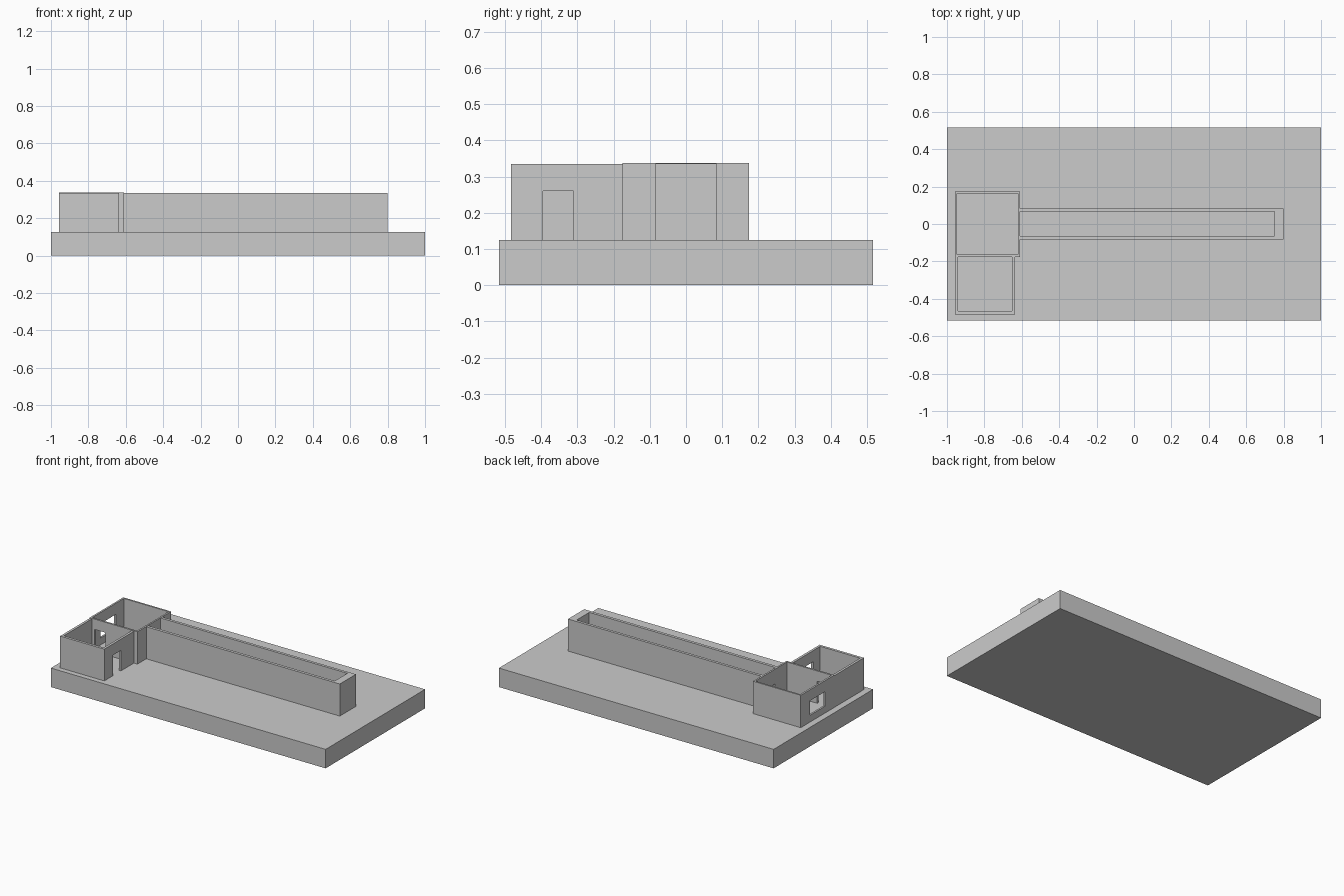
import bpy
import bmesh
from mathutils import Vector

if "Cube" in bpy.data.objects:
    bpy.data.objects.remove(bpy.data.objects["Cube"])


def box(name, lo, hi):
    """Axis-aligned box from its two opposite corners."""
    lo, hi = Vector(lo), Vector(hi)
    bm = bmesh.new()
    bmesh.ops.create_cube(bm, size=1)
    bmesh.ops.scale(bm, vec=hi - lo, verts=bm.verts)
    bmesh.ops.translate(bm, vec=(lo + hi) / 2, verts=bm.verts)
    mesh = bpy.data.meshes.new(name)
    bm.to_mesh(mesh)
    bm.free()
    obj = bpy.data.objects.new(name, mesh)
    bpy.context.collection.objects.link(obj)
    return obj


def carve(obj, cuts):
    """Subtract boxes (lo, hi) from obj."""
    for i, (lo, hi) in enumerate(cuts):
        cutter = box(f"{obj.name}_cutter_{i}", lo, hi)
        cutter.hide_render = True
        cutter.display_type = 'WIRE'
        cutter.hide_set(True)
        mod = obj.modifiers.new("opening", 'BOOLEAN')
        mod.operation = 'DIFFERENCE'
        mod.solver = 'EXACT'
        mod.object = cutter


FLOOR = 0.125
BELOW, ABOVE = FLOOR - 0.05, 0.45

# Base slab
box("base_slab", (-1, -0.517, 0), (1, 0.517, FLOOR))

# Back room: open top, window to the left, doors to front room and corridor
back_room = box("back_room", (-0.957, -0.176, FLOOR), (-0.609, 0.174, 0.338))
carve(back_room, [
    ((-0.945, -0.164, BELOW), (-0.62, 0.163, ABOVE)),
    ((-1.0, -0.08, 0.17), (-0.93, 0.08, 0.265)),
    ((-0.92, -0.2, BELOW), (-0.84, -0.15, 0.27)),
    ((-0.64, -0.04, BELOW), (-0.59, 0.04, 0.24)),
])

# Front room: three walls against the back room, door on the right
front_room = box("front_room", (-0.957, -0.483, FLOOR), (-0.635, -0.176, 0.334))
carve(front_room, [
    ((-0.941, -0.466, BELOW), (-0.651, -0.1, ABOVE)),
    ((-0.68, -0.395, BELOW), (-0.6, -0.31, 0.26)),
])

# Long corridor with a thick end wall
corridor = box("corridor", (-0.609, -0.084, FLOOR), (0.8, 0.084, 0.336))
carve(corridor, [((-0.7, -0.065, BELOW), (0.75, 0.066, ABOVE))])
